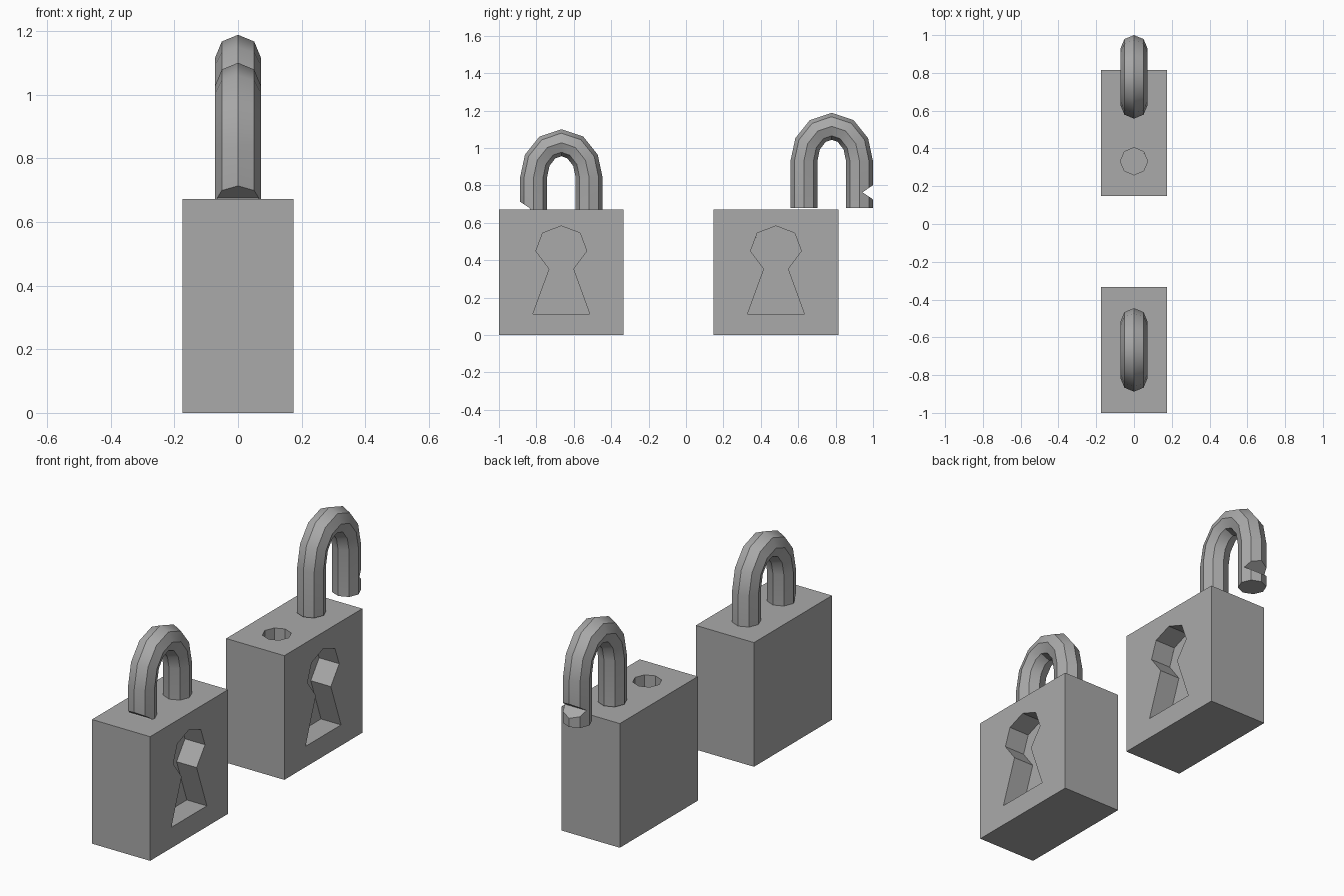
import bpy, bmesh, math
from mathutils import Vector

cube = bpy.data.objects.get("Cube")
if cube:
    bpy.data.objects.remove(cube, do_unlink=True)

# Single grey metal
metal = bpy.data.materials.new("grey_metal")
metal.use_nodes = True
GREY = (0.40, 0.40, 0.40, 1)
metal.diffuse_color = GREY
metal.node_tree.nodes["Principled BSDF"].inputs["Base Color"].default_value = GREY

HALF_X, SIDE, HEIGHT = 0.174, 0.667, 0.672
TUBE, SPAN, RISE, SPRING, FOOT = 0.072, 0.149, 0.188, 0.84, 0.59
KEY_DEPTH, LIFT = 0.12, 0.088


def finish(name, bm):
    bmesh.ops.recalc_face_normals(bm, faces=bm.faces)
    mesh = bpy.data.meshes.new(name)
    bm.to_mesh(mesh)
    bm.free()
    obj = bpy.data.objects.new(name, mesh)
    mesh.materials.append(metal)
    bpy.context.collection.objects.link(obj)
    return obj


def loft(name, rings):
    """Skin equal rings of points and cap both ends."""
    bm = bmesh.new()
    loops = [[bm.verts.new(p) for p in ring] for ring in rings]
    for a, b in zip(loops, loops[1:]):
        for i in range(len(a)):
            j = (i + 1) % len(a)
            bm.faces.new((a[i], a[j], b[j], b[i]))
    bm.faces.new(loops[0])
    bm.faces.new(loops[-1])
    return finish(name, bm)


def cut(obj, cutter):
    mod = obj.modifiers.new("cut", 'BOOLEAN')
    mod.operation = 'DIFFERENCE'
    mod.solver = 'EXACT'
    mod.object = cutter
    cutter.hide_render = True
    cutter.hide_viewport = True
    bpy.context.view_layer.update()
    # bake the cut, then drop the helper
    graph = bpy.context.evaluated_depsgraph_get()
    baked = bpy.data.meshes.new_from_object(obj.evaluated_get(graph))
    obj.modifiers.clear()
    obj.data = baked
    bpy.data.objects.remove(cutter, do_unlink=True)


def octagon(centre, out):
    """Ring of the tube lying in the plane of x and the outward direction."""
    ring = []
    for k in range(8):
        a = k * math.pi / 4
        ring.append(centre + TUBE * (math.cos(a) * out + Vector((math.sin(a), 0, 0))))
    return ring


def make_body(name, y):
    bm = bmesh.new()
    bmesh.ops.create_cube(bm, size=1)
    bmesh.ops.scale(bm, vec=(HALF_X * 2, SIDE, HEIGHT), verts=bm.verts)
    bmesh.ops.translate(bm, vec=(0, y, HEIGHT / 2), verts=bm.verts)
    body = finish(name, bm)
    # keyhole recess, half outline mirrored about its centre line
    half = [(0.152, 0.112), (0.064, 0.353), (0.136, 0.449), (0.1, 0.545)]
    outline = half + [(0, 0.583)] + [(-a, z) for a, z in reversed(half)]
    rings = [[(x, y + a, z) for a, z in outline] for x in (HALF_X - KEY_DEPTH, HALF_X + 0.1)]
    cut(body, loft("keyhole_cutter", rings))
    return body


def make_shackle(name, fixed_y, side, lift):
    """Arch from the fixed leg to the free leg, which lies towards side."""
    mid = fixed_y + side * SPAN
    rings = [octagon(Vector((0, mid - SPAN, FOOT + lift)), Vector((0, -1, 0)))]
    for i in range(7):
        t = math.pi * (1 - i / 6)
        c, s = math.cos(t), math.sin(t)
        out = Vector((0, c / SPAN, s / RISE)).normalized()
        rings.append(octagon(Vector((0, mid + SPAN * c, SPRING + lift + RISE * s)), out))
    rings.append(octagon(Vector((0, mid + SPAN, FOOT + lift)), Vector((0, 1, 0))))
    shackle = loft(name, rings)
    # latch notch on the outer face of the free leg
    edge, z = mid + side * (SPAN + TUBE), FOOT + lift + 0.085
    wedge = [(edge - side * 0.056, z), (edge + side * 0.02, z + 0.052), (edge + side * 0.02, z - 0.052)]
    cut(shackle, loft("notch_cutter", [[(x, a, b) for a, b in wedge] for x in (-0.2, 0.2)]))
    # round along the arch, crisp along the facets
    bpy.ops.object.select_all(action='DESELECT')
    shackle.select_set(True)
    bpy.context.view_layer.objects.active = shackle
    bpy.ops.object.shade_smooth_by_angle(angle=math.radians(35))


# Closed padlock
CLOSED_Y, OPEN_Y = -0.6665, 0.481
make_body("closed_body", CLOSED_Y)
make_shackle("closed_shackle", CLOSED_Y + SPAN, -1, 0)

# Open padlock with an empty leg socket and the shackle swung outwards
open_body = make_body("open_body", OPEN_Y)
socket = [octagon(Vector((0, OPEN_Y - SPAN, z)), Vector((0, 1, 0))) for z in (HEIGHT - 0.15, HEIGHT + 0.1)]
cut(open_body, loft("socket_cutter", socket))
make_shackle("open_shackle", OPEN_Y + SPAN, 1, LIFT)
